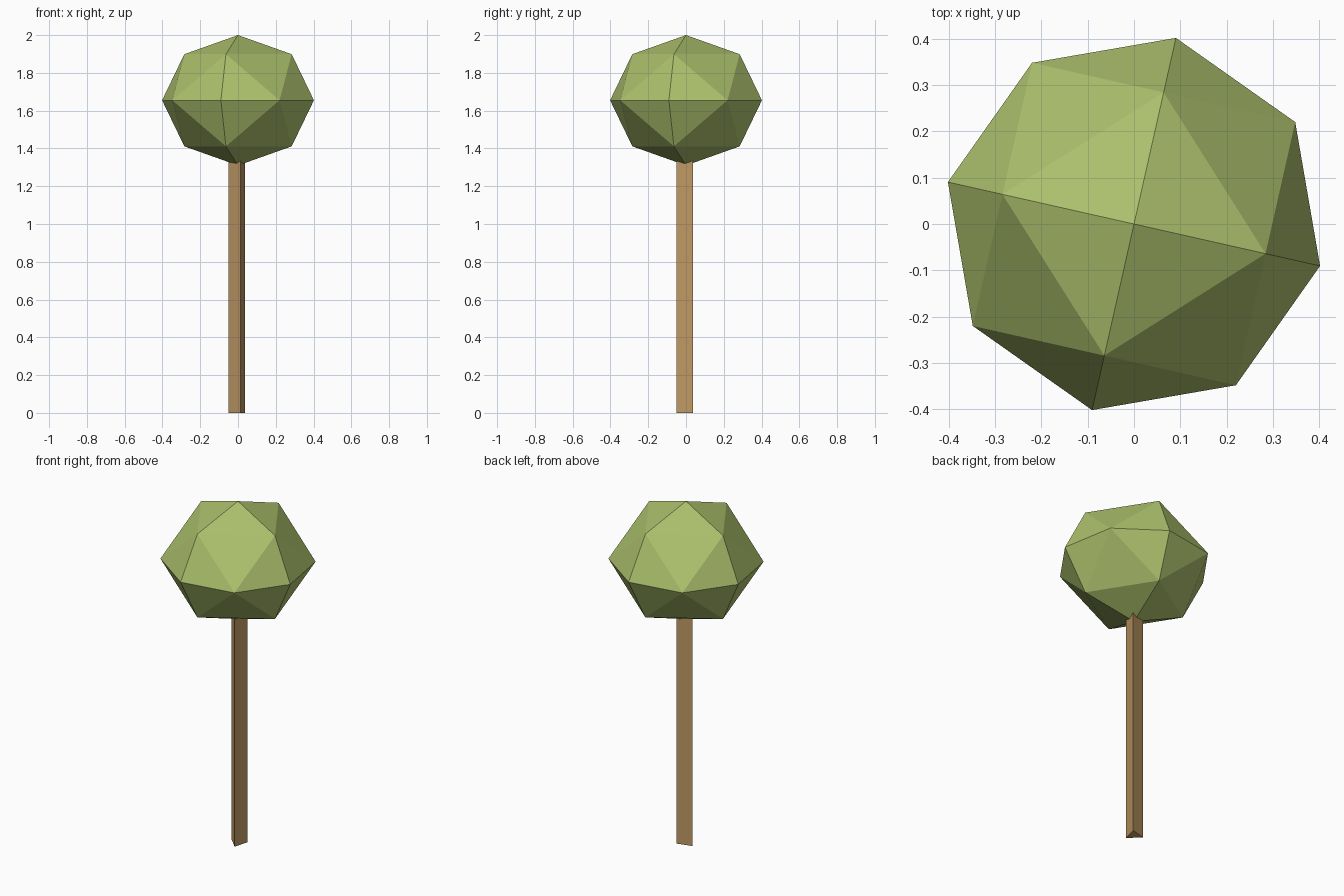
import bpy, bmesh, math
from mathutils import Matrix, Vector

if "Cube" in bpy.data.objects:
    bpy.data.objects.remove(bpy.data.objects["Cube"])


def material(name, rgb):
    m = bpy.data.materials.new(name)
    m.diffuse_color = (*rgb, 1)
    m.use_nodes = True
    m.node_tree.nodes["Principled BSDF"].inputs["Base Color"].default_value = m.diffuse_color
    return m


def add_object(name, bm, mat):
    bmesh.ops.recalc_face_normals(bm, faces=bm.faces)
    me = bpy.data.meshes.new(name)
    bm.to_mesh(me)
    bm.free()
    me.materials.append(mat)
    ob = bpy.data.objects.new(name, me)
    bpy.context.collection.objects.link(ob)
    return ob


leaf_green = material("leaf green", (0.413, 0.527, 0.150))
trunk_brown = material("trunk brown", (0.515, 0.319, 0.127))

# Trunk: three-sided prism, one corner towards the back right
bottom, top = 0.0, 1.42
bm = bmesh.new()
bmesh.ops.create_cone(bm, cap_ends=True, segments=3, radius1=0.052,
                      radius2=0.052, depth=top - bottom)
bm.transform(Matrix.Translation((0, 0, (top + bottom) / 2))
             @ Matrix.Rotation(math.radians(-45), 4, 'Z'))
add_object("trunk", bm, trunk_brown)

# Crown: flattened octahedron sphere, each face split in four
R, H, CENTRE, TURN = 0.412, 0.345, 1.655, math.radians(-12.7)
bm = bmesh.new()
for level, count in ((90, 1), (45, 4), (0, 8), (-45, 4), (-90, 1)):
    e = math.radians(level)
    for i in range(count):
        a = TURN + 2 * math.pi * i / count
        bm.verts.new(Vector((R * math.cos(e) * math.cos(a),
                             R * math.cos(e) * math.sin(a),
                             CENTRE + H * math.sin(e))))
bmesh.ops.convex_hull(bm, input=bm.verts)
add_object("crown", bm, leaf_green)
